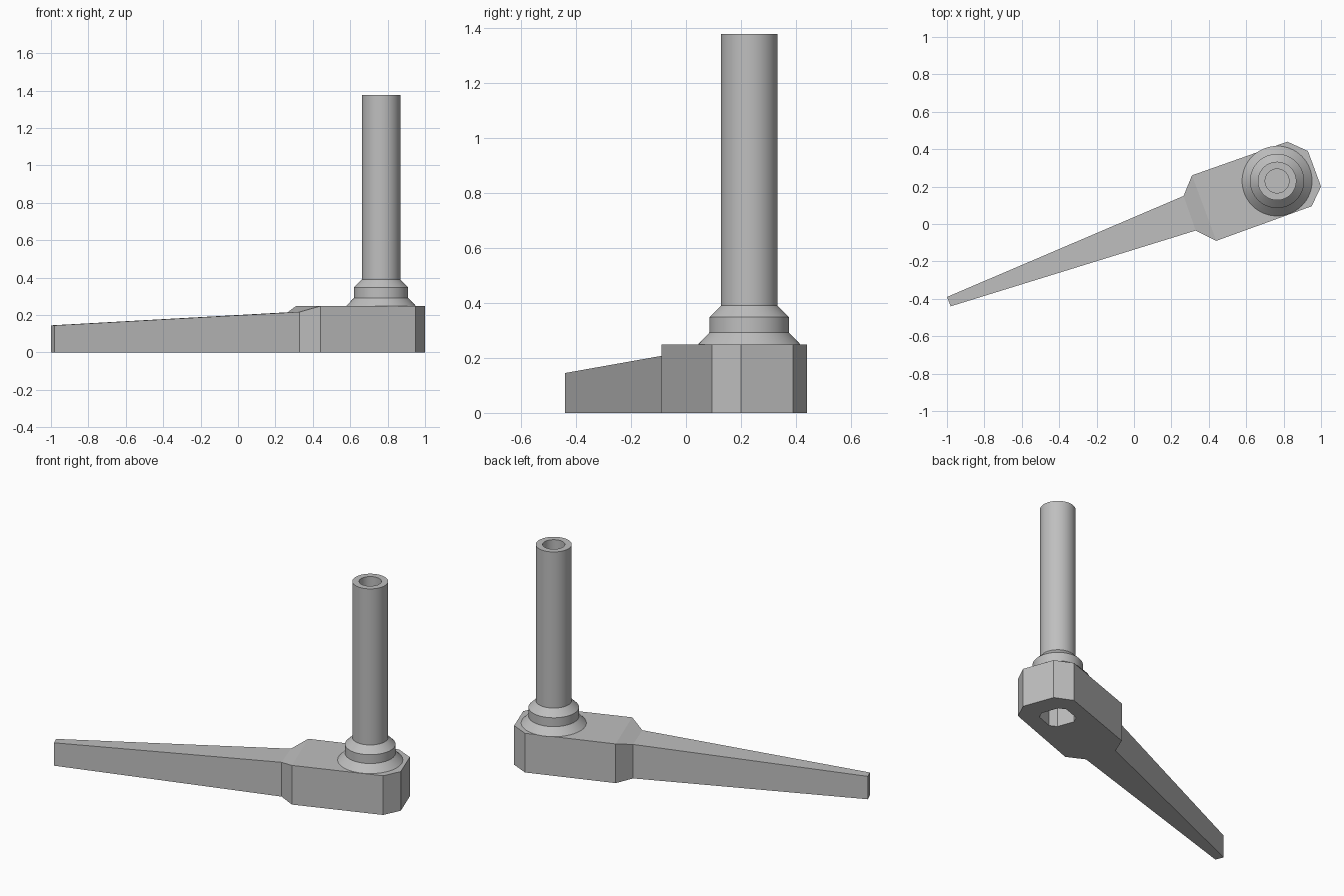
import bpy, bmesh, math
from mathutils import Vector, Matrix

cube = bpy.data.objects.get("Cube")
if cube:
    bpy.data.objects.remove(cube, do_unlink=True)

steel = bpy.data.materials.new("grey steel")
steel.use_nodes = True
GREY = (0.52, 0.52, 0.52, 1)
steel.diffuse_color = GREY
steel.node_tree.nodes["Principled BSDF"].inputs["Base Color"].default_value = GREY

AXIS = Vector((0.765, 0.23, 0))
TOP = 0.248


def finish(name, bm):
    bmesh.ops.recalc_face_normals(bm, faces=bm.faces)
    mesh = bpy.data.meshes.new(name)
    bm.to_mesh(mesh)
    bm.free()
    obj = bpy.data.objects.new(name, mesh)
    bpy.context.collection.objects.link(obj)
    mesh.materials.append(steel)
    return obj


def prism(name, outline, top_faces):
    """Upright prism from (x, y, top height) corners, flat at z = 0."""
    bm = bmesh.new()
    low = [bm.verts.new((x, y, 0)) for x, y, z in outline]
    high = [bm.verts.new(p) for p in outline]
    n = len(outline)
    bm.faces.new(low[::-1])
    for i in range(n):
        j = (i + 1) % n
        bm.faces.new((low[i], low[j], high[j], high[i]))
    for face in top_faces:
        bm.faces.new([high[i] for i in face])
    return finish(name, bm)


# Lever: tapered handle, short ramp, chamfered head
outline = [(-1, -0.39, 0.145), (-0.98, -0.44, 0.145),
           (0.33, -0.035, 0.217), (0.44, -0.09, TOP),
           (0.95, 0.095, TOP), (1, 0.2, TOP),
           (0.93, 0.39, TOP), (0.82, 0.44, TOP),
           (0.31, 0.26, TOP), (0.265, 0.15, 0.215)]
lever = prism("lever_arm", outline,
              [(0, 1, 2, 9), (2, 3, 8, 9), (3, 4, 5, 6, 7, 8)])

# Square socket with chamfered corners under the head
bm = bmesh.new()
bmesh.ops.create_cube(bm, size=1)
bmesh.ops.scale(bm, vec=(0.18, 0.18, 0.8), verts=bm.verts)
upright = [e for e in bm.edges if abs(e.verts[0].co.z - e.verts[1].co.z) > 0.5]
bmesh.ops.bevel(bm, geom=upright, offset=0.035, segments=1, affect='EDGES')
bmesh.ops.transform(bm, verts=bm.verts, matrix=Matrix.Translation(AXIS)
                    @ Matrix.Rotation(math.radians(20), 4, 'Z'))
cutter = finish("socket_cutter", bm)
cutter.hide_render = True
cutter.hide_viewport = True
cut = lever.modifiers.new("socket", 'BOOLEAN')
cut.operation = 'DIFFERENCE'
cut.solver = 'EXACT'
cut.object = cutter

# Collar and hollow tube turned from one profile
profile = [(0, TOP), (0.187, TOP), (0.145, 0.292), (0.145, 0.348),
           (0.103, 0.39), (0.103, 1.378), (0.064, 1.378), (0.064, 0.4), (0, 0.4)]
bm = bmesh.new()
verts = [bm.verts.new(AXIS + Vector((r, 0, z))) for r, z in profile]
edges = [bm.edges.new(pair) for pair in zip(verts, verts[1:])]
bmesh.ops.spin(bm, geom=verts + edges, cent=AXIS, axis=(0, 0, 1),
               angle=math.tau, steps=64)
bmesh.ops.remove_doubles(bm, verts=bm.verts, dist=0.0005)
tube = finish("collared_tube", bm)
bpy.ops.object.select_all(action='DESELECT')
tube.select_set(True)
bpy.context.view_layer.objects.active = tube
bpy.ops.object.shade_smooth_by_angle(angle=math.radians(25))
